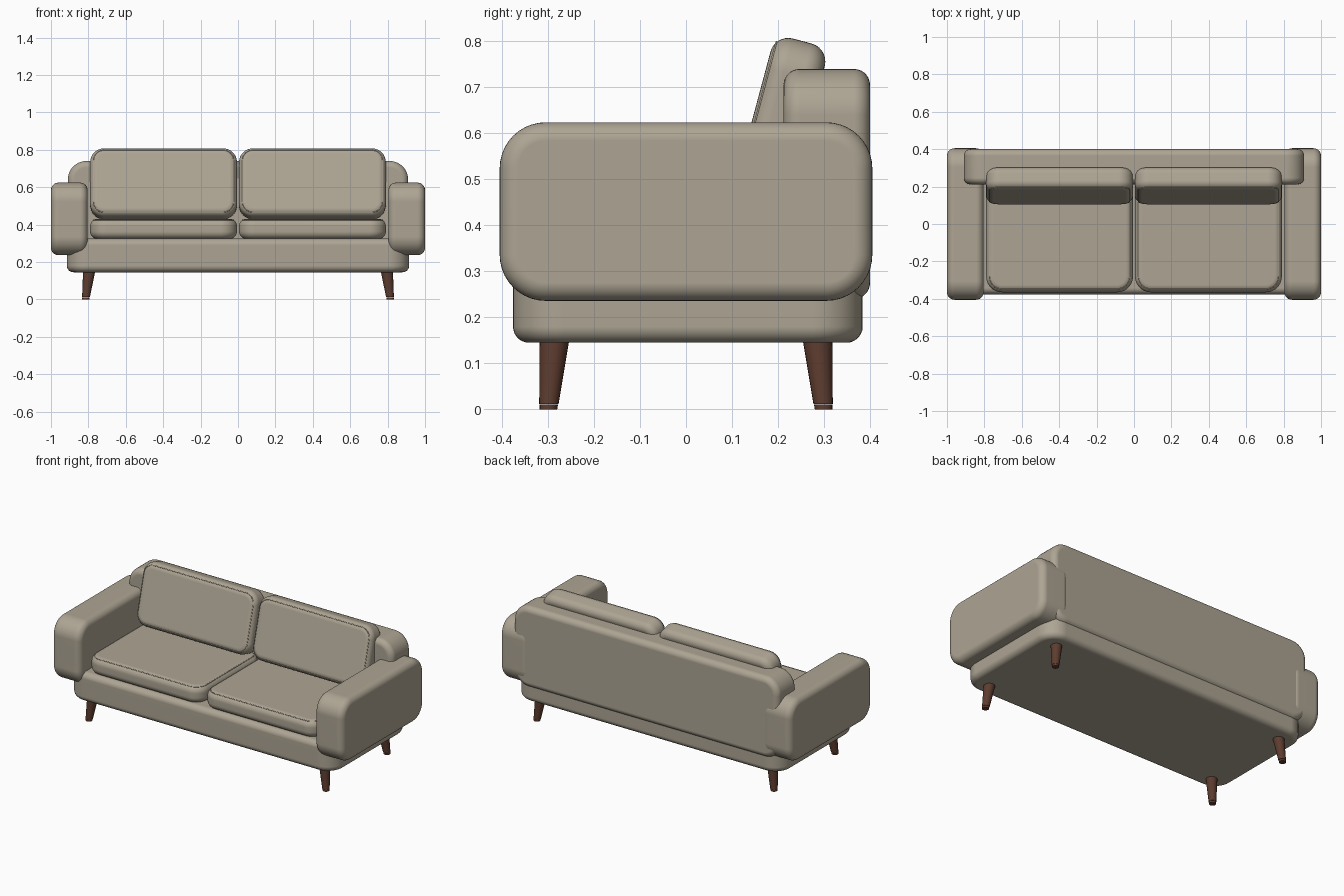
import bpy, bmesh, math
from mathutils import Matrix, Vector

cube = bpy.data.objects.get("Cube")
if cube:
    bpy.data.objects.remove(cube, do_unlink=True)


def material(name, rgb):
    m = bpy.data.materials.new(name)
    m.use_nodes = True
    m.diffuse_color = (*rgb, 1)
    bsdf = m.node_tree.nodes["Principled BSDF"]
    bsdf.inputs["Base Color"].default_value = (*rgb, 1)
    bsdf.inputs["Roughness"].default_value = 0.8
    return m


FABRIC = material("beige fabric", (0.42, 0.375, 0.295))
WOOD = material("dark walnut", (0.11, 0.045, 0.028))


def link(name, data, mat):
    obj = bpy.data.objects.new(name, data)
    bpy.context.collection.objects.link(obj)
    data.materials.append(mat)
    return obj


def smooth(obj, angle=40):
    bpy.ops.object.select_all(action="DESELECT")
    obj.select_set(True)
    bpy.context.view_layer.objects.active = obj
    bpy.ops.object.shade_smooth_by_angle(angle=math.radians(angle))


def outline(w, h, r, steps=10):
    """Rounded rectangle, counter-clockwise."""
    pts = []
    for k, (sx, sy) in enumerate([(1, 1), (-1, 1), (-1, -1), (1, -1)]):
        for i in range(steps + 1):
            a = math.pi / 2 * (k + i / steps)
            pts.append((sx * (w / 2 - r) + r * math.cos(a),
                        sy * (h / 2 - r) + r * math.sin(a)))
    return pts


def padded_block(name, loc, w, h, depth, corner, edge, rot=(0, 0, 0)):
    """Rounded rectangle extruded along local z, with soft rims."""
    bm = bmesh.new()
    face = bm.faces.new([bm.verts.new((x, y, -depth / 2)) for x, y in outline(w, h, corner)])
    ext = bmesh.ops.extrude_face_region(bm, geom=[face])
    top = [g for g in ext["geom"] if isinstance(g, bmesh.types.BMVert)]
    bmesh.ops.translate(bm, verts=top, vec=(0, 0, depth))
    bmesh.ops.recalc_face_normals(bm, faces=bm.faces)
    rims = [e for e in bm.edges if abs(e.verts[0].co.z - e.verts[1].co.z) < 1e-5]
    bmesh.ops.bevel(bm, geom=rims, offset=edge, segments=7, profile=0.5, affect="EDGES")
    mesh = bpy.data.meshes.new(name)
    bm.to_mesh(mesh)
    bm.free()
    obj = link(name, mesh, FABRIC)
    obj.location = loc
    obj.rotation_euler = [math.radians(a) for a in rot]
    smooth(obj)
    obj.modifiers.new("even shading", "WEIGHTED_NORMAL").keep_sharp = True
    return obj


def seam(name, cushion, w, h, depth, corner, edge):
    """Thin piping round the rim of a cushion's outer face."""
    inset, drop = 0.43 * edge, 0.18 * edge
    curve = bpy.data.curves.new(name, "CURVE")
    curve.dimensions = "3D"
    curve.bevel_depth = 0.0025
    curve.bevel_resolution = 1
    pts = outline(w - 2 * inset, h - 2 * inset, corner - inset)
    line = curve.splines.new("POLY")
    line.points.add(len(pts) - 1)
    for p, (x, y) in zip(line.points, pts):
        p.co = (x, y, depth / 2 - drop, 1)
    line.use_cyclic_u = True
    obj = link(name, curve, FABRIC)
    obj.location = cushion.location
    obj.rotation_euler = cushion.rotation_euler


def leg(name, sx, sy):
    """Splayed tapered leg with a small foot glide."""
    bm = bmesh.new()
    for z0, z1, r0, r1 in [(0, 0.011, 0.019, 0.020), (0.012, 0.17, 0.021, 0.034)]:
        bmesh.ops.create_cone(bm, cap_ends=True, segments=20, radius1=r0, radius2=r1,
                              depth=z1 - z0, matrix=Matrix.Translation((0, 0, (z0 + z1) / 2)))
    for v in bm.verts:
        v.co += Vector((sx * (0.814 - 0.12 * v.co.z), sy * (0.299 - 0.085 * v.co.z), 0))
    mesh = bpy.data.meshes.new(name)
    bm.to_mesh(mesh)
    bm.free()
    smooth(link(name, mesh, WOOD))


# Frame: base and backrest
padded_block("base", (0, 0.004, 0.235), 1.83, 0.76, 0.18, 0.11, 0.035)
padded_block("backrest", (0, 0.306, 0.49), 1.82, 0.50, 0.188, 0.10, 0.035, (90, 0, 0))

# Arms, cushions and legs on both sides
for side, sx in (("left", 1), ("right", -1)):
    padded_block(side + "_arm", (sx * 0.902, 0, 0.43), 0.81, 0.388, 0.196, 0.10, 0.04,
                 (90, 0, 90))

    size = (0.785, 0.62, 0.108, 0.085, 0.04)
    cushion = padded_block(side + "_seat_cushion", (sx * 0.398, -0.055, 0.377), *size)
    seam(side + "_seat_piping", cushion, *size)

    size = (0.785, 0.378, 0.122, 0.075, 0.04)
    cushion = padded_block(side + "_back_cushion", (sx * 0.398, 0.204, 0.618), *size,
                           (75, 0, 0))
    seam(side + "_back_piping", cushion, *size)

    for end, sy in (("front", -1), ("back", 1)):
        leg(f"{end}_{side}_leg", sx, sy)
